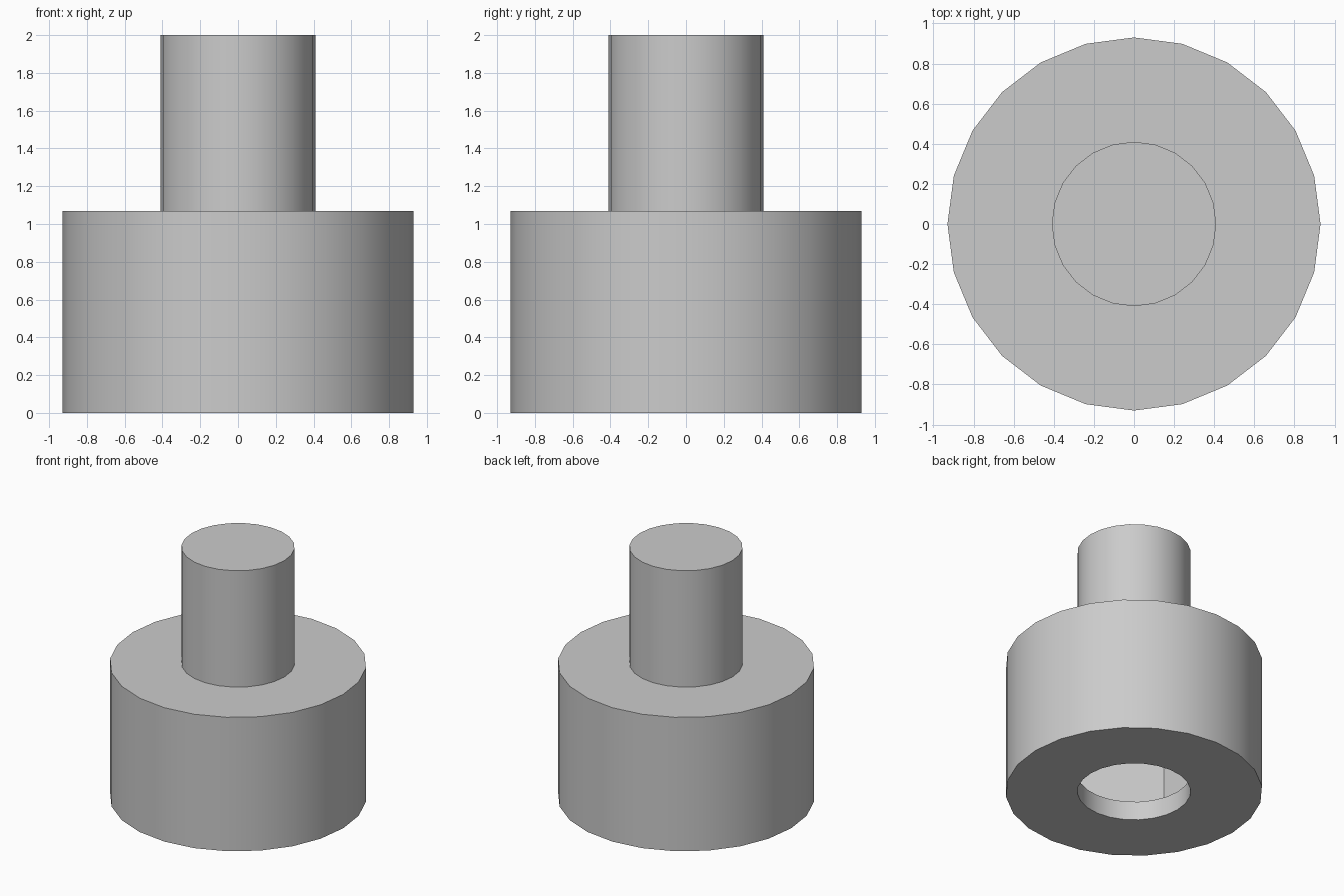
import bpy
import bmesh
from math import cos, sin, pi, radians

SIDES = 24

old = bpy.data.objects.get("Cube")
if old:
    bpy.data.objects.remove(old, do_unlink=True)

grey = bpy.data.materials.new("plain grey")
grey.use_nodes = True
colour = (0.6, 0.6, 0.6, 1)
grey.diffuse_color = colour
grey.node_tree.nodes["Principled BSDF"].inputs["Base Color"].default_value = colour


def round_ring(radius):
    return lambda angle: radius


def hex_ring(radius):
    # distance to a hexagon with corners on the y axis
    apothem = radius * cos(pi / 6)
    return lambda angle: apothem / cos((angle - pi / 2) % (pi / 3) - pi / 6)


def stack(name, rings, cap_start=False, cap_end=False):
    """Join a stack of (outline, height) rings into one skin."""
    bm = bmesh.new()
    loops = []
    for outline, z in rings:
        loop = []
        for i in range(SIDES):
            # the tiny offset keeps hexagon corners on one side of the modulo
            a = 2 * pi * i / SIDES + 1e-7
            r = outline(a)
            loop.append(bm.verts.new((r * cos(a), r * sin(a), z)))
        loops.append(loop)
    for low, high in zip(loops, loops[1:]):
        for i in range(SIDES):
            j = (i + 1) % SIDES
            bm.faces.new((low[i], low[j], high[j], high[i]))
    if cap_start:
        bm.faces.new(loops[0][::-1])
    if cap_end:
        bm.faces.new(loops[-1])
    mesh = bpy.data.meshes.new(name)
    bm.to_mesh(mesh)
    bm.free()
    mesh.materials.append(grey)
    obj = bpy.data.objects.new(name, mesh)
    bpy.context.collection.objects.link(obj)
    bpy.ops.object.select_all(action="DESELECT")
    obj.select_set(True)
    bpy.context.view_layer.objects.active = obj
    bpy.ops.object.shade_smooth_by_angle(angle=radians(30))
    return obj


body_r, peg_r, socket_r = 0.93, 0.41, 0.64
lip, ceiling, shoulder, top = 0.15, 0.92, 1.07, 2.0

# Body: hexagonal socket, round opening below, outer wall, shoulder
stack("body", [
    (hex_ring(socket_r), ceiling),
    (hex_ring(socket_r), lip),
    (round_ring(peg_r), lip),
    (round_ring(peg_r), 0),
    (round_ring(body_r), 0),
    (round_ring(body_r), shoulder),
    (round_ring(peg_r), shoulder),
], cap_start=True)

# Peg rising from the shoulder
stack("peg", [(round_ring(peg_r), shoulder), (round_ring(peg_r), top)], cap_end=True)
